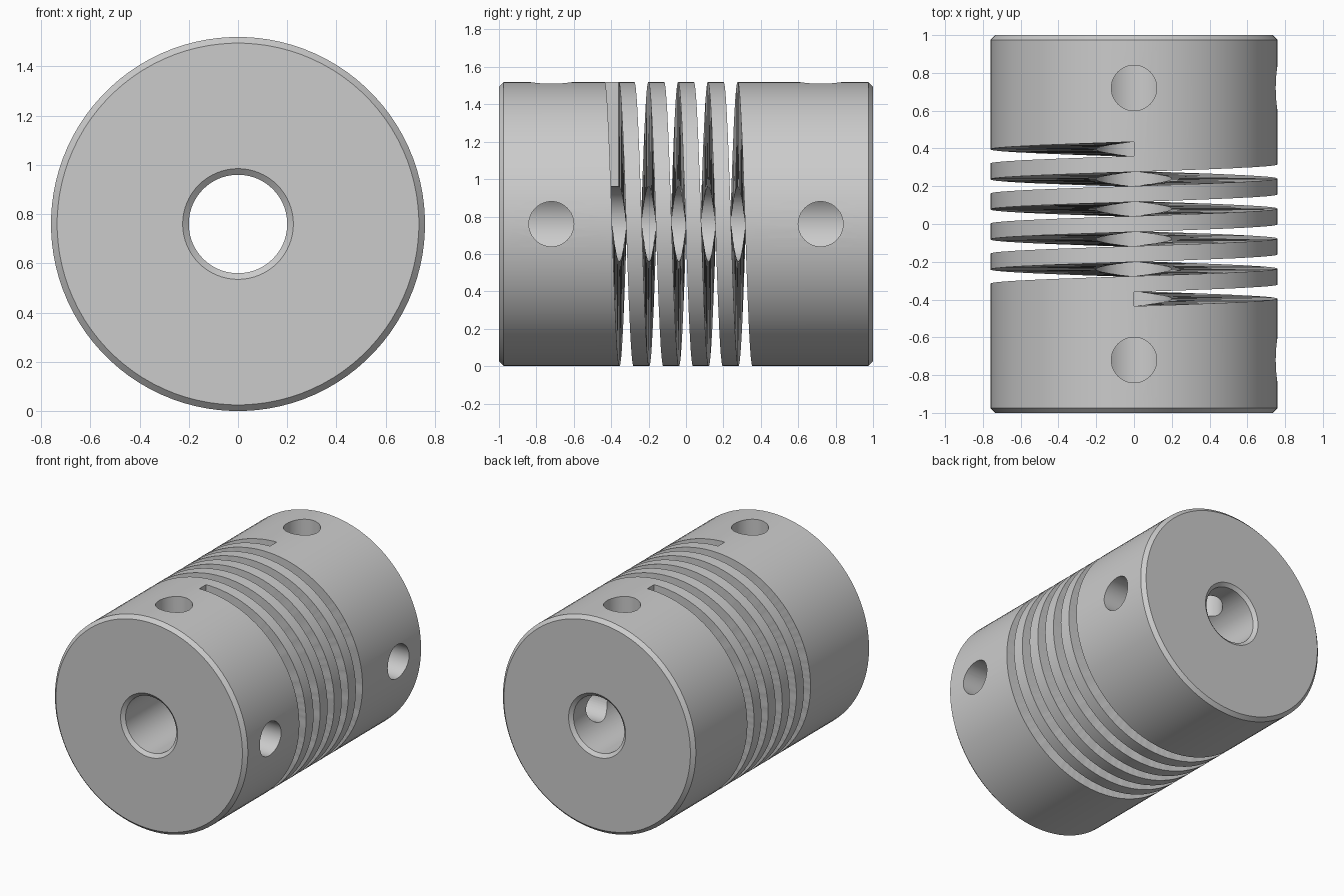
import bpy, bmesh, math
from mathutils import Matrix, Vector

RADIUS, BORE, HALF = 0.76, 0.2, 1.0
SEGS = 96                      # facets around the body
TURNS, PITCH, SLOT = 5, 0.159, 0.075

if "Cube" in bpy.data.objects:
    bpy.data.objects.remove(bpy.data.objects["Cube"], do_unlink=True)

metal = bpy.data.materials.new("grey_metal")
metal.use_nodes = True
grey = (0.6, 0.6, 0.6, 1)
metal.diffuse_color = grey
metal.node_tree.nodes["Principled BSDF"].inputs["Base Color"].default_value = grey


def add_object(name, bm):
    bmesh.ops.recalc_face_normals(bm, faces=bm.faces)
    mesh = bpy.data.meshes.new(name)
    bm.to_mesh(mesh)
    bm.free()
    mesh.materials.append(metal)
    obj = bpy.data.objects.new(name, mesh)
    bpy.context.collection.objects.link(obj)
    return obj


def around(radius, angle, y):
    """Point about the shaft axis; angle runs from the top towards +x."""
    return Vector((radius * math.sin(angle), y, RADIUS + radius * math.cos(angle)))


def bridge(bm, rings, closed):
    """Skin a row of matching vertex loops."""
    pairs = list(zip(rings, rings[1:]))
    if closed:
        pairs.append((rings[-1], rings[0]))
    for a, b in pairs:
        for i in range(len(a)):
            j = (i + 1) % len(a)
            bm.faces.new((a[i], a[j], b[j], b[i]))


# Chamfered sleeve with a through bore
half_profile = [(BORE, 0.98), (0.225, HALF), (0.735, HALF), (RADIUS, 0.975)]
profile = half_profile + [(r, -y) for r, y in reversed(half_profile)]
bm = bmesh.new()
rings = [[bm.verts.new(around(r, (s + 0.5) * math.tau / SEGS, y)) for r, y in profile]
         for s in range(SEGS)]
bridge(bm, rings, True)
body = add_object("coupling_body", bm)

# Helical slot, cut from the outside into the bore
bm = bmesh.new()
rings = []
for s in range(TURNS * SEGS + 1):
    angle = s * math.tau / SEGS
    y = PITCH * (s / SEGS - TURNS / 2)
    rings.append([bm.verts.new(around(r, angle, y + side * SLOT / 2))
                  for r, side in ((0.12, -1), (0.85, -1), (0.85, 1), (0.12, 1))])
bridge(bm, rings, False)
bm.faces.new(rings[0])
bm.faces.new(rings[-1])
bmesh.ops.triangulate(bm, faces=bm.faces)
cutters = [add_object("helical_slot_cutter", bm)]

# Set screw holes on the top and the left side, at both ends
for y in (-0.72, 0.72):
    for name, angle in (("top", 0), ("side", math.pi / 2)):
        bm = bmesh.new()
        place = (Matrix.Translation((0, y, RADIUS)) @ Matrix.Rotation(angle, 4, 'Y')
                 @ Matrix.Translation((0, 0, 0.515)))
        bmesh.ops.create_cone(bm, cap_ends=True, segments=48, radius1=0.12,
                              radius2=0.12, depth=0.77, matrix=place)
        cutters.append(add_object(name + "_screw_hole_cutter", bm))

# Apply the cuts
bpy.ops.object.select_all(action='DESELECT')
body.select_set(True)
bpy.context.view_layer.objects.active = body
for cutter in cutters:
    cutter.hide_render = True
    mod = body.modifiers.new(cutter.name, 'BOOLEAN')
    mod.operation = 'DIFFERENCE'
    mod.solver = 'EXACT'
    mod.object = cutter
    bpy.ops.object.modifier_apply(modifier=mod.name)
    bpy.data.objects.remove(cutter, do_unlink=True)

bpy.ops.object.shade_smooth_by_angle(angle=math.radians(25))
